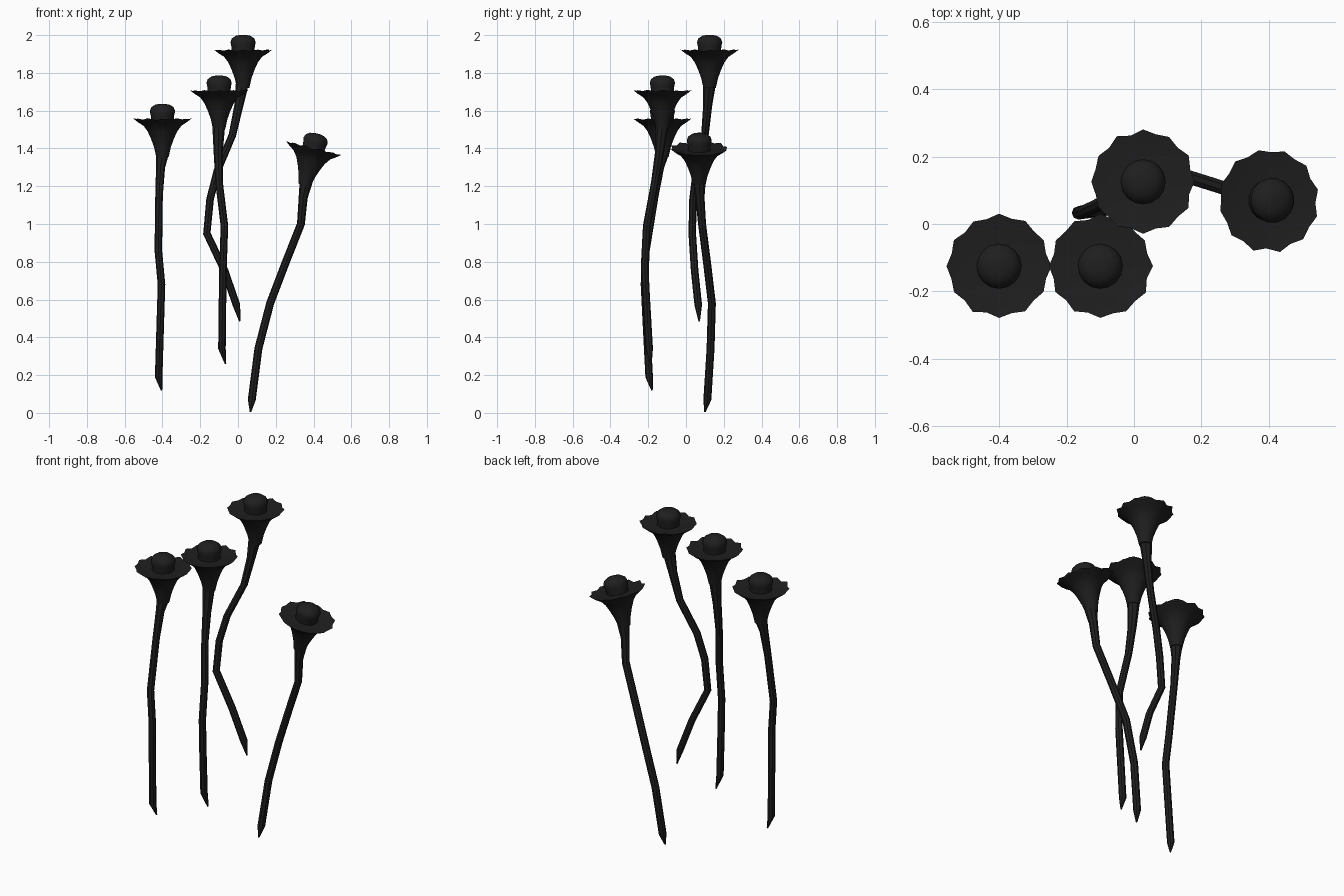
import bpy, bmesh, math, random
from mathutils import Vector, Matrix

random.seed(4)
if "Cube" in bpy.data.objects:
    bpy.data.objects.remove(bpy.data.objects["Cube"], do_unlink=True)

charcoal = bpy.data.materials.new("charcoal")
charcoal.use_nodes = True
colour = (0.0135, 0.0135, 0.0135, 1)
charcoal.diffuse_color = colour
charcoal.node_tree.nodes["Principled BSDF"].inputs["Base Color"].default_value = colour


def loft(name, rings, smooth_angle):
    """Skin a list of equal rings of points and cap both ends."""
    bm = bmesh.new()
    rows = [[bm.verts.new(p) for p in ring] for ring in rings]
    n = len(rows[0])
    for low, high in zip(rows, rows[1:]):
        for i in range(n):
            j = (i + 1) % n
            bm.faces.new((low[i], low[j], high[j], high[i]))
    bm.faces.new(rows[0][::-1])
    bm.faces.new(rows[-1])
    bmesh.ops.recalc_face_normals(bm, faces=bm.faces)
    mesh = bpy.data.meshes.new(name)
    bm.to_mesh(mesh)
    bm.free()
    mesh.materials.append(charcoal)
    obj = bpy.data.objects.new(name, mesh)
    bpy.context.collection.objects.link(obj)
    bpy.ops.object.select_all(action='DESELECT')
    obj.select_set(True)
    bpy.context.view_layer.objects.active = obj
    bpy.ops.object.shade_smooth_by_angle(angle=math.radians(smooth_angle))
    return obj


def circle(radius, z, sides, ruffle=0):
    """Ring of points; ruffle alternates points and dips along the rim."""
    ring = []
    for i in range(sides):
        a = math.tau * i / sides
        wave = ruffle * (1 if i % 2 == 0 else -1)
        jitter = ruffle * random.uniform(-0.5, 0.5)
        r = radius + wave + jitter
        ring.append(Vector((r * math.cos(a), r * math.sin(a), z + wave * 0.6 + jitter)))
    return ring


def stem(name, path, thickness=0.02):
    """Eight-sided tube with a pointed, slanted foot."""
    pts = [Vector(p) for p in path]
    rings = []
    for i, p in enumerate(pts):
        along = (pts[min(i + 1, len(pts) - 1)] - pts[max(i - 1, 0)]).normalized()
        turn = Vector((0, 0, 1)).rotation_difference(along).to_matrix()
        radius = 0.004 if i == 0 else thickness
        if i == len(pts) - 1:
            radius = 0.034
        elif i == len(pts) - 2:
            radius = 0.024
        rings.append([p + turn @ v for v in circle(radius, 0, 8)])
    loft(name, rings, 30)


# Trumpet outside, ruffled rim, shallow dish: radius, height, ruffle
TRUMPET = [(0.033, -0.2, 0), (0.044, -0.15, 0), (0.06, -0.105, 0), (0.078, -0.065, 0),
           (0.1, -0.035, 0), (0.128, -0.017, 0.003), (0.149, 0, 0.005),
           (0.12, -0.004, 0.002), (0.06, -0.008, 0)]
# Round button in the middle
BUTTON = [(0.06, -0.02), (0.062, 0.02), (0.067, 0.042), (0.06, 0.062),
          (0.04, 0.076), (0.015, 0.081)]


def head(prefix, centre, tilt=0, spin=0):
    place = (Matrix.Translation(centre) @ Matrix.Rotation(math.radians(tilt), 4, 'Y')
             @ Matrix.Rotation(math.radians(spin), 4, 'Z'))
    trumpet = loft(prefix + "_trumpet", [circle(r, z, 24, w) for r, z, w in TRUMPET], 40)
    button = loft(prefix + "_button", [circle(r, z, 16) for r, z in BUTTON], 50)
    for obj in (trumpet, button):
        obj.data.transform(place)


# Tallest flower, with a strongly bent stem
stem("tall_stem", [(0.01, 0.07, 0.485), (-0.008, 0.065, 0.57), (-0.07, 0.046, 0.75),
                   (-0.165, 0.033, 0.95), (-0.148, 0.037, 1.13), (-0.11, 0.055, 1.28),
                   (-0.03, 0.1, 1.47), (0.005, 0.115, 1.63), (0.022, 0.124, 1.74)])
head("tall", (0.027, 0.125, 1.92))

# Two nearly straight flowers at the front
stem("middle_stem", [(-0.066, -0.185, 0.26), (-0.085, -0.195, 0.34), (-0.082, -0.21, 0.6),
                     (-0.079, -0.219, 0.78), (-0.072, -0.208, 0.99), (-0.1, -0.165, 1.22),
                     (-0.105, -0.14, 1.38), (-0.102, -0.126, 1.52)])
head("middle", (-0.1, -0.125, 1.705))
stem("side_stem", [(-0.405, -0.18, 0.12), (-0.42, -0.195, 0.19), (-0.41, -0.212, 0.52),
                   (-0.405, -0.22, 0.68), (-0.422, -0.212, 0.86), (-0.418, -0.165, 1.15),
                   (-0.41, -0.14, 1.3), (-0.401, -0.126, 1.37)])
head("side", (-0.4, -0.125, 1.555))

# Leaning flower with a tilted head
stem("leaning_stem", [(0.066, 0.1, 0.005), (0.073, 0.113, 0.07), (0.108, 0.13, 0.34),
                      (0.17, 0.137, 0.58), (0.25, 0.112, 0.79), (0.333, 0.085, 1.0),
                      (0.345, 0.074, 1.14), (0.36, 0.07, 1.22)], 0.021)
head("leaning", (0.4, 0.07, 1.4), 14, 12)
